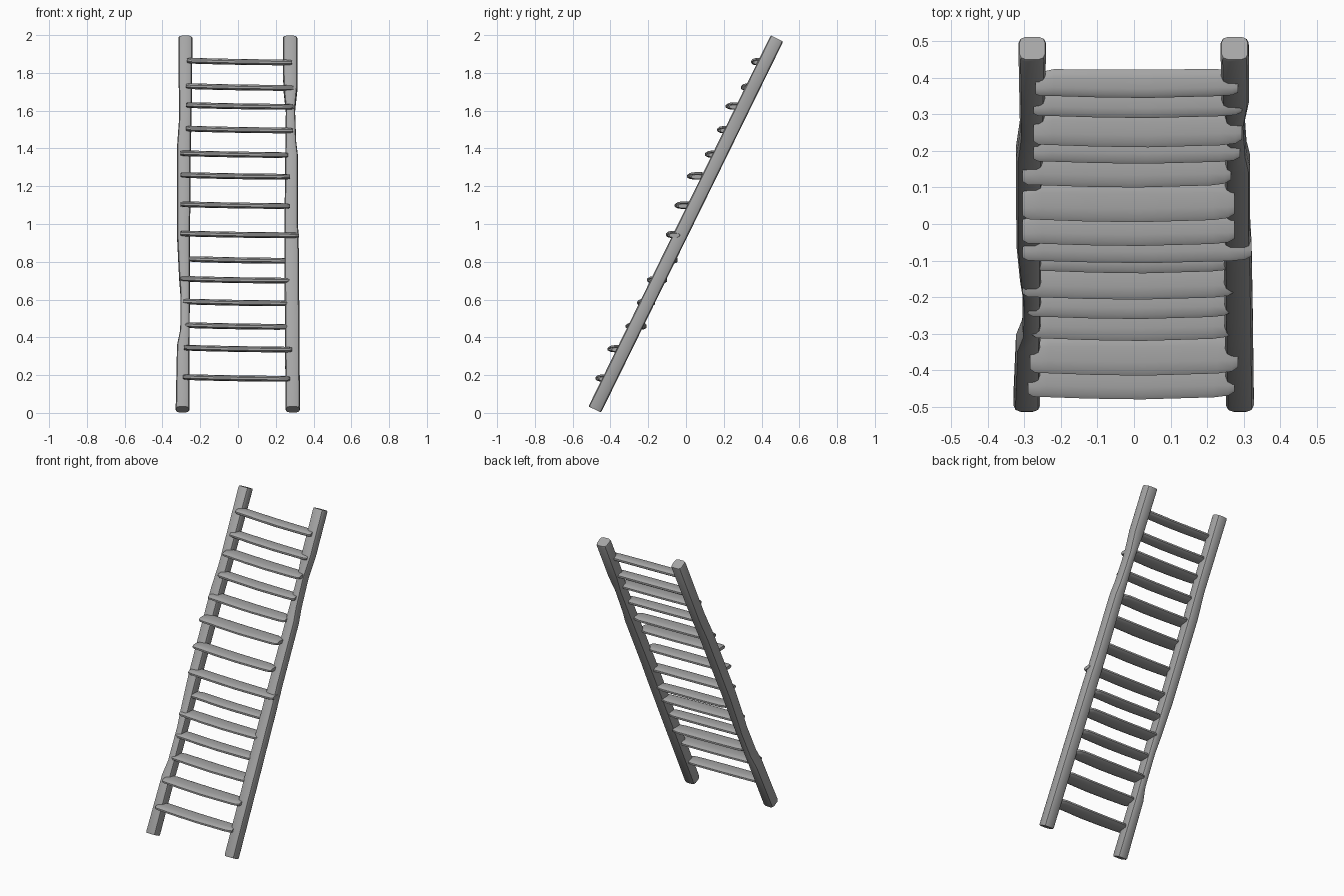
import bpy, bmesh, math
from mathutils import Vector

if "Cube" in bpy.data.objects:
    bpy.data.objects.remove(bpy.data.objects["Cube"])

# Dark grey weathered finish
wood = bpy.data.materials.new("dark_grey")
wood.diffuse_color = (0.38, 0.38, 0.38, 1)
wood.use_nodes = True
wood.node_tree.nodes["Principled BSDF"].inputs["Base Color"].default_value = wood.diffuse_color


def section(n, power):
    """Unit rounded-square section: the higher the power, the squarer."""
    pts = []
    for i in range(n):
        a = 2 * math.pi * (i + 0.5) / n
        c, s = math.cos(a), math.sin(a)
        pts.append((math.copysign(abs(c) ** (2 / power), c),
                    math.copysign(abs(s) ** (2 / power), s)))
    m = max(p for p, q in pts)
    return [(p / m, q / m) for p, q in pts]


def loft(name, stations, u, v, profile):
    """Skin a profile through stations of (centre, half size u, half size v)."""
    bm = bmesh.new()
    rings = [[bm.verts.new(c + u * (a * p) + v * (b * q)) for p, q in profile]
             for c, a, b in stations]
    n = len(profile)
    for r0, r1 in zip(rings, rings[1:]):
        for i in range(n):
            j = (i + 1) % n
            bm.faces.new((r0[i], r0[j], r1[j], r1[i]))
    bm.faces.new(rings[0][::-1])
    bm.faces.new(rings[-1])
    bmesh.ops.recalc_face_normals(bm, faces=bm.faces)
    mesh = bpy.data.meshes.new(name)
    bm.to_mesh(mesh)
    bm.free()
    mesh.materials.append(wood)
    ob = bpy.data.objects.new(name, mesh)
    bpy.context.collection.objects.link(ob)
    bpy.ops.object.select_all(action='DESELECT')
    ob.select_set(True)
    bpy.context.view_layer.objects.active = ob
    bpy.ops.object.shade_smooth_by_angle(angle=math.radians(40))
    return ob


Y, Z = Vector((0, 1, 0)), Vector((0, 0, 1))
X = Vector((1, 0, 0))
FOOT_Y, FOOT_Z, SLOPE = -0.483, 0.018, 0.491   # lean of the rails
across = Vector((0, 1, -SLOPE)).normalized()


def lean(z):
    return FOOT_Y + SLOPE * (z - FOOT_Z)


# Side rails: hand-hewn poles as (height, left edge, right edge)
rails = {
    "left_rail": [(0.018, -0.330, -0.257), (0.35, -0.323, -0.257), (0.43, -0.306, -0.256),
                  (0.62, -0.304, -0.255), (0.72, -0.312, -0.254), (0.92, -0.322, -0.254),
                  (1.40, -0.323, -0.250), (1.55, -0.312, -0.246), (1.982, -0.316, -0.241)],
    "right_rail": [(0.018, 0.252, 0.328), (0.50, 0.248, 0.325), (0.85, 0.246, 0.322),
                   (1.00, 0.246, 0.318), (1.35, 0.250, 0.318), (1.43, 0.252, 0.308),
                   (1.60, 0.253, 0.302), (1.72, 0.240, 0.315), (1.982, 0.237, 0.314)],
}
for name, rows in rails.items():
    st = [(Vector(((a + b) / 2, lean(z), z)), (b - a) / 2, 0.037) for z, a, b in rows]
    # small softened rims at both ends
    for end, step in ((0, 1), (-1, -1)):
        c, a, b = st[end]
        inner = c + (st[end + step][0] - c).normalized() * 0.008
        st[end] = (inner, a, b)
        cap = (c, a * 0.93, b * 0.93)
        st.insert(0, cap) if end == 0 else st.append(cap)
    loft(name, st, X, across, section(12, 4))

# Rungs: flat tapered slats as (height, front y, back y, left x, right x)
rungs = [
    (1.86, 0.345, 0.423, -0.27, 0.285), (1.725, 0.29, 0.375, -0.275, 0.295),
    (1.625, 0.21, 0.315, -0.275, 0.295), (1.50, 0.165, 0.255, -0.275, 0.29),
    (1.37, 0.10, 0.205, -0.305, 0.265), (1.255, 0.005, 0.12, -0.305, 0.275),
    (1.10, -0.06, 0.04, -0.305, 0.275), (0.945, -0.107, -0.01, -0.305, 0.322),
    (0.81, -0.135, -0.045, -0.265, 0.265), (0.705, -0.207, -0.10, -0.305, 0.275),
    (0.585, -0.26, -0.165, -0.29, 0.265), (0.46, -0.32, -0.21, -0.28, 0.27),
    (0.34, -0.415, -0.30, -0.285, 0.285), (0.185, -0.48, -0.375, -0.29, 0.275),
]
# (fraction along, depth scale, thickness scale, forward sag)
taper = [(0, 0.60, 0.7, 0.008), (0.025, 0.84, 0.9, 0.004), (0.09, 0.94, 1, 0),
         (0.3, 0.98, 1, 0.002), (0.55, 1, 1, 0.003), (0.9, 0.95, 1, 0),
         (0.97, 0.80, 0.9, 0.003), (1, 0.55, 0.7, 0.006)]
for k, (z, y0, y1, x0, x1) in enumerate(rungs, 1):
    st = []
    for t, d, h, sag in taper:
        c = Vector((x0 + (x1 - x0) * t, (y0 + y1) / 2 - sag + 0.003,
                    z + 0.005 - 0.01 * t - 0.002 * math.sin(math.pi * t)))
        st.append((c, (y1 - y0) / 2 * d, 0.0155 * h))
    loft(f"rung_{k:02d}", st, Y, Z, section(12, 2.6))
